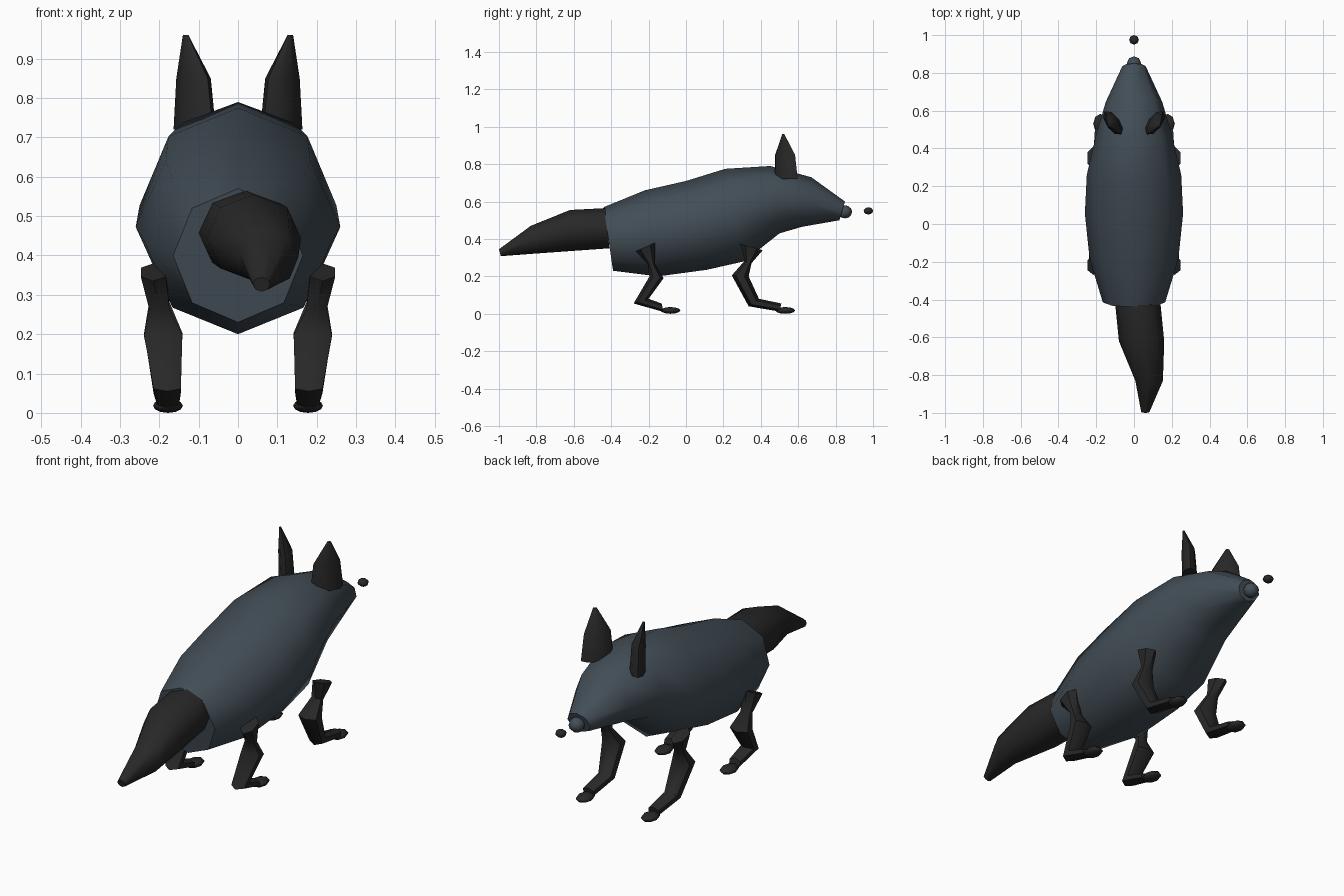
import bpy, bmesh, math
from mathutils import Vector

if "Cube" in bpy.data.objects:
    bpy.data.objects.remove(bpy.data.objects["Cube"])


def material(name, rgb):
    m = bpy.data.materials.new(name)
    m.use_nodes = True
    color = (*rgb, 1)
    m.diffuse_color = color
    m.node_tree.nodes["Principled BSDF"].inputs["Base Color"].default_value = color
    return m


SLATE = material("slate fur", (0.055, 0.075, 0.093))
DARK = material("charcoal fur", (0.021, 0.021, 0.021))


def finish(bm, name, mat, angle):
    bmesh.ops.recalc_face_normals(bm, faces=bm.faces)
    mesh = bpy.data.meshes.new(name)
    bm.to_mesh(mesh)
    bm.free()
    mesh.materials.append(mat)
    obj = bpy.data.objects.new(name, mesh)
    bpy.context.collection.objects.link(obj)
    bpy.ops.object.select_all(action='DESELECT')
    obj.select_set(True)
    bpy.context.view_layer.objects.active = obj
    bpy.ops.object.shade_smooth_by_angle(angle=math.radians(angle))
    return obj


def loft(name, rings, sides, mat, angle=50):
    """Skin elliptical rings given as (centre, half axis, half axis)."""
    bm = bmesh.new()
    loops = []
    for c, a, b in rings:
        turns = [math.tau * i / sides for i in range(sides)]
        loops.append([bm.verts.new(c + a * math.cos(t) + b * math.sin(t)) for t in turns])
    for lo, hi in zip(loops, loops[1:]):
        for i in range(sides):
            j = (i + 1) % sides
            bm.faces.new((lo[i], lo[j], hi[j], hi[i]))
    bm.faces.new(loops[0])
    bm.faces.new(loops[-1])
    return finish(bm, name, mat, angle)


def section(y0, z0, y1, z1, x, w):
    """Ring spanning two side-profile points, with centre x and half width w."""
    p, q = Vector((x, y0, z0)), Vector((x, y1, z1))
    return (p + q) / 2, (q - p) / 2, Vector((w, 0, 0))


def ball(name, centre, size, mat):
    bm = bmesh.new()
    bmesh.ops.create_uvsphere(bm, u_segments=8, v_segments=6, radius=1)
    bmesh.ops.scale(bm, vec=size, verts=bm.verts)
    bmesh.ops.translate(bm, vec=centre, verts=bm.verts)
    return finish(bm, name, mat, 60)


# Body and head in one tapered skin
loft("body", [section(*r) for r in (
    (-.39, .23, -.44, .57, 0, .165),
    (-.15, .20, -.22, .66, 0, .235),
    (.11, .235, 0, .71, 0, .26),
    (.31, .28, .21, .775, 0, .25),
    (.50, .43, .45, .79, 0, .20),
    (.62, .465, .67, .73, 0, .15),
    (.82, .50, .85, .60, 0, .062))], 8, SLATE)

# Muzzle tip and the small nose ahead of it
ball("muzzle_tip", (0, .85, .545), (.038, .038, .035), SLATE)
ball("nose", (0, .975, .55), (.026, .025, .019), DARK)

# Tail, swung slightly to the left
loft("tail", [section(*r) for r in (
    (-.41, .35, -.43, .565, .02, .12),
    (-.62, .335, -.62, .555, .04, .12),
    (-.83, .32, -.83, .47, .08, .073),
    (-.99, .308, -1, .345, .06, .022))], 8, DARK)

# Leg profiles: rear edge, front edge, centre x, half width
FRONT_LEG = (
    (.29, .375, .41, .34, .215, .037),
    (.315, .285, .35, .27, .20, .030),
    (.245, .205, .335, .20, .19, .056),
    (.335, .04, .39, .08, .18, .040),
    (.50, .012, .51, .055, .178, .033))
REAR_LEG = (
    (-.27, .335, -.165, .38, .215, .037),
    (-.205, .265, -.165, .265, .20, .030),
    (-.195, .20, -.12, .19, .19, .056),
    (-.28, .055, -.20, .08, .18, .040),
    (-.12, .01, -.13, .055, .178, .033))

for side, s in (("left", 1), ("right", -1)):
    for part, profile, toe_y in (("front", FRONT_LEG, .53), ("rear", REAR_LEG, -.083)):
        rings = [section(*r[:4], s * r[4], r[5]) for r in profile]
        loft(f"{side}_{part}_leg", rings, 6, DARK)
        ball(f"{side}_{part}_toes", (s * .178, toe_y, .018), (.038, .053, .018), DARK)

    # Pointed ear, its broad face turned diagonally
    ear = ((.11, .535, .72, .046, .062, .030, -.020),
           (.113, .53, .85, .036, .053, .026, -.018),
           (.133, .52, .96, .006, .006, .004, -.003))
    loft(f"{side}_ear", [
        (Vector((s * x, y, z)), Vector((s * ax, ay, 0)), Vector((s * bx, by, 0)))
        for x, y, z, ax, ay, bx, by in ear], 8, DARK)
